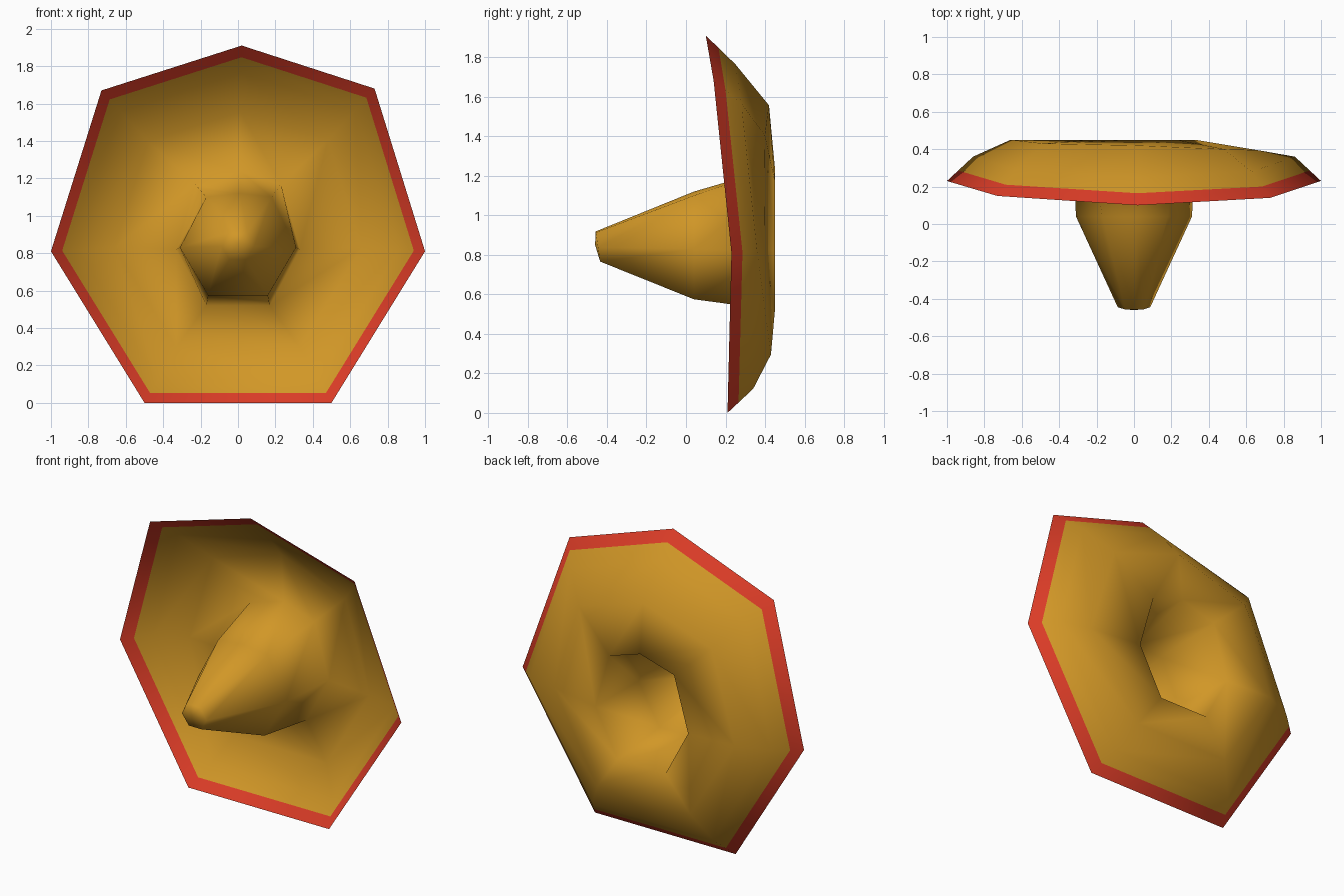
import bpy
import bmesh

cube = bpy.data.objects.get("Cube")
if cube:
    bpy.data.objects.remove(cube)


def make_material(name, colour):
    mat = bpy.data.materials.new(name)
    mat.use_nodes = True
    mat.diffuse_color = colour
    mat.node_tree.nodes["Principled BSDF"].inputs["Base Color"].default_value = colour
    return mat


gold = make_material("straw gold", (0.64, 0.31, 0.02, 1))
red = make_material("rim red", (0.71, 0.045, 0.02, 1))

# Seven-sided outlines (x, z), clockwise from the top corner
rim = [(0.02, 1.91), (0.73, 1.68), (1, 0.81), (0.5, 0), (-0.5, 0), (-1, 0.81), (-0.73, 1.67)]
base = [(0.01, 1.24), (0.23, 1.17), (0.33, 0.82), (0.17, 0.52), (-0.17, 0.52), (-0.33, 0.82), (-0.23, 1.17)]
shoulder = [(0.01, 1.12), (0.18, 1.1), (0.31, 0.83), (0.16, 0.575), (-0.16, 0.575), (-0.31, 0.83), (-0.17, 1.1)]

# Depth of each corner
rim_y = [0.1, 0.14, 0.23, 0.21, 0.21, 0.23, 0.15]
bend_y = [0.25, 0.28, 0.36, 0.34, 0.34, 0.36, 0.29]
bowl_y = [0.42, 0.4, 0.395, 0.43, 0.43, 0.45, 0.43]


def scaled(outline, s, centre_z):
    return [(x * s, centre_z + (z - centre_z) * s) for x, z in outline]


bm = bmesh.new()


def ring(outline, depths):
    return [bm.verts.new((x, y, z)) for (x, z), y in zip(outline, depths)]


def join(a, b, material=0):
    n = len(a)
    for i in range(n):
        j = (i + 1) % n
        face = bm.faces.new((a[i], a[j], b[j], b[i]))
        face.material_index = material


# Brim: red edge strip, upturned bowl, then the crown opening
edge_y = [r * 0.57 + b * 0.43 for r, b in zip(rim_y, bend_y)]
tip = scaled(shoulder, 0.28, 0.84)
rings = [
    ring(rim, rim_y),
    ring(scaled(rim, 0.94, 0.87), edge_y),
    ring(scaled(rim, 0.86, 0.87), bend_y),
    ring(scaled(rim, 0.66, 0.87), bowl_y),
    ring(base, [0.45] * 7),
    # Hollow crown tapering towards the front
    ring(shoulder, [0.04] * 7),
    ring(tip, [-0.435 - 0.15 * (z - 0.77) for x, z in tip]),
]
for k in range(len(rings) - 1):
    join(rings[k], rings[k + 1], 1 if k == 0 else 0)

# Slightly domed crown tip
peak = bm.verts.new((0, -0.46, 0.85))
last = rings[-1]
for i in range(7):
    bm.faces.new((last[i], last[(i + 1) % 7], peak))

bmesh.ops.recalc_face_normals(bm, faces=bm.faces)
bm.normal_update()
if max(bm.faces, key=lambda f: -f.calc_center_median().y).normal.y > 0:
    bmesh.ops.reverse_faces(bm, faces=bm.faces)
for f in bm.faces:
    f.smooth = True

mesh = bpy.data.meshes.new("brimmed_hat")
bm.to_mesh(mesh)
bm.free()
mesh.materials.append(gold)
mesh.materials.append(red)
hat = bpy.data.objects.new("brimmed_hat", mesh)
bpy.context.collection.objects.link(hat)
